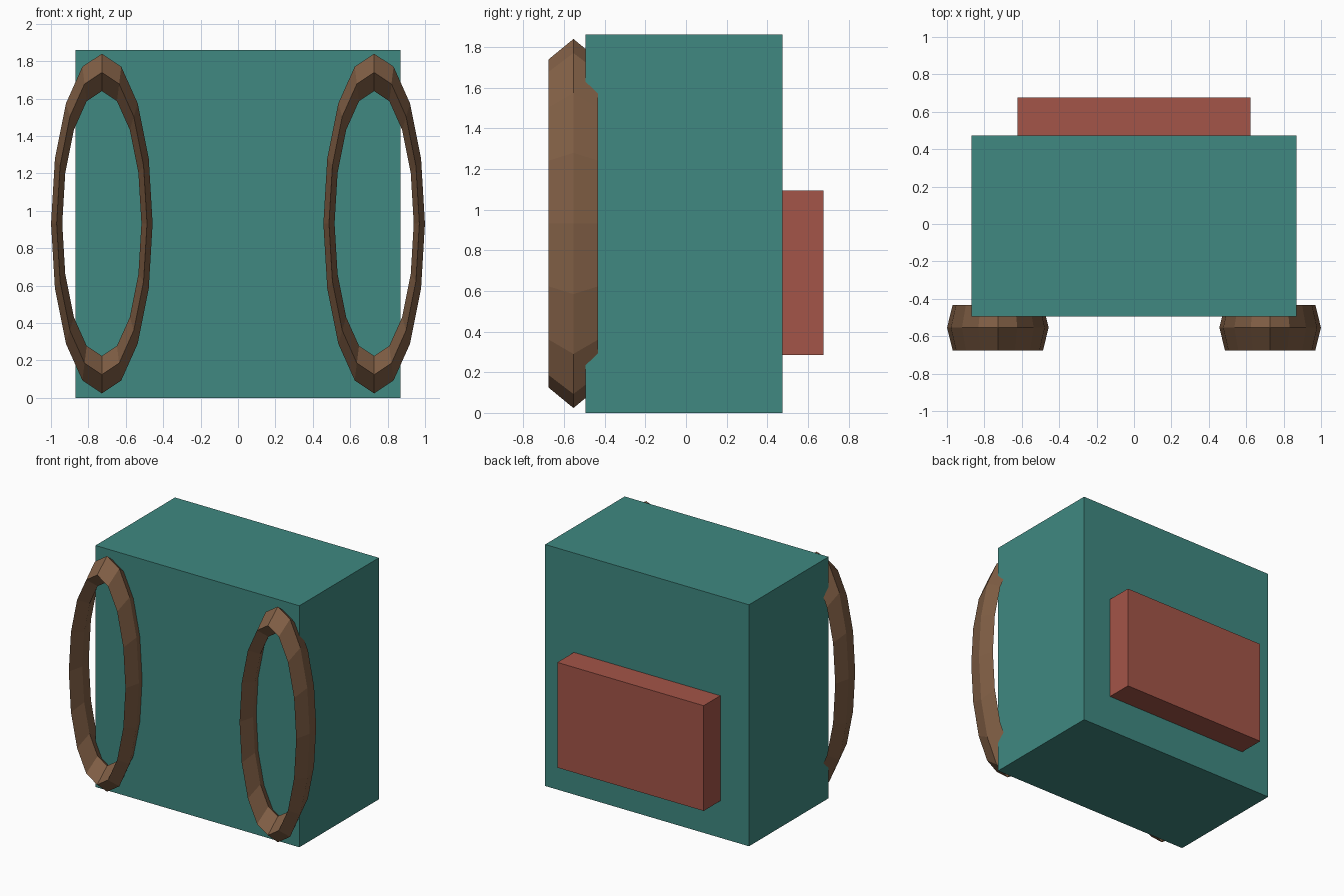
import bpy
from math import radians

if "Cube" in bpy.data.objects:
    bpy.data.objects.remove(bpy.data.objects["Cube"])


def material(name, rgb):
    m = bpy.data.materials.new(name)
    m.diffuse_color = (*rgb, 1)
    m.use_nodes = True
    m.node_tree.nodes["Principled BSDF"].inputs["Base Color"].default_value = m.diffuse_color
    return m


def box(name, lo, hi, mat):
    size = [b - a for a, b in zip(lo, hi)]
    centre = [(a + b) / 2 for a, b in zip(lo, hi)]
    bpy.ops.mesh.primitive_cube_add(size=1, location=centre)
    obj = bpy.context.object
    obj.name = name
    obj.scale = size
    obj.data.materials.append(mat)
    bpy.ops.object.transform_apply(location=False, rotation=False, scale=True)


def strap(name, x, mat):
    # Low-poly ring with a diamond cross-section, squeezed into a tall oval
    bpy.ops.mesh.primitive_torus_add(
        major_segments=16, minor_segments=4, major_radius=0.808, minor_radius=0.1,
        location=(x, -0.554, 0.932), rotation=(radians(90), 0, 0))
    obj = bpy.context.object
    obj.name = name
    obj.scale = (0.299, 1, 1.215)
    obj.data.materials.append(mat)
    bpy.ops.object.transform_apply(location=False, rotation=True, scale=True)
    bpy.ops.object.shade_flat()


teal = material("teal fabric", (0.05, 0.25, 0.22))
brown = material("brown leather", (0.22, 0.115, 0.06))
red = material("red fabric", (0.37, 0.09, 0.065))

# Main bag and the pocket on its back
box("bag_body", (-0.869, -0.494, 0), (0.869, 0.474, 1.861), teal)
box("pocket", (-0.624, 0.474, 0.284), (0.624, 0.676, 1.095), red)

# Shoulder straps on the front
strap("left_strap", -0.728, brown)
strap("right_strap", 0.728, brown)
